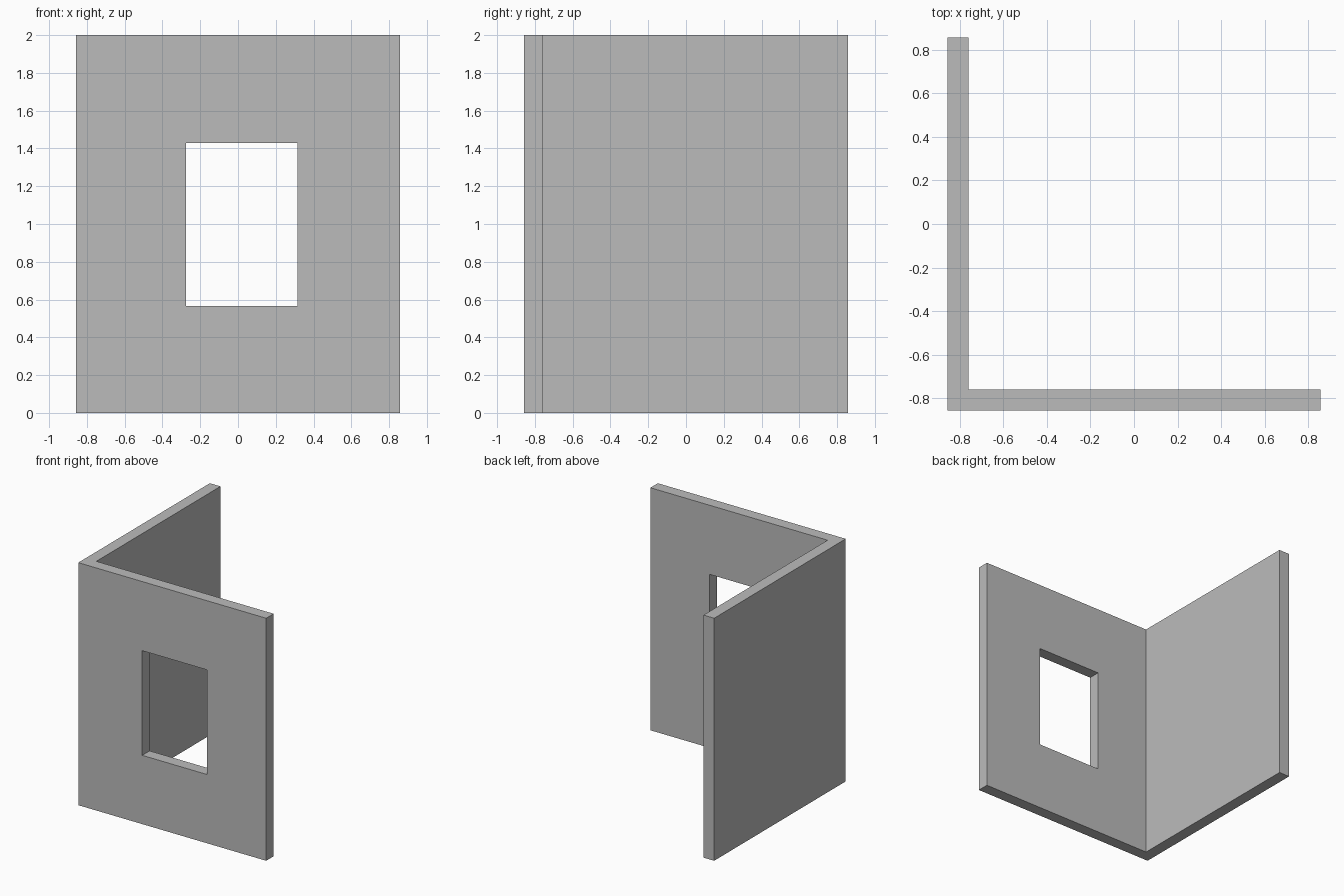
import bpy
import bmesh
from mathutils import Matrix, Vector

HALF = 0.857       # half the footprint
INNER = -0.76      # inner face of both walls
HEIGHT = 2.0

cube = bpy.data.objects.get("Cube")
if cube:
    bpy.data.objects.remove(cube, do_unlink=True)

# Plain grey plaster
grey = bpy.data.materials.new("plain_grey")
grey.use_nodes = True
colour = (0.5, 0.5, 0.5, 1)
grey.diffuse_color = colour
grey.node_tree.nodes["Principled BSDF"].inputs["Base Color"].default_value = colour


def add_object(name, bm):
    bmesh.ops.recalc_face_normals(bm, faces=bm.faces)
    mesh = bpy.data.meshes.new(name)
    bm.to_mesh(mesh)
    bm.free()
    mesh.materials.append(grey)
    obj = bpy.data.objects.new(name, mesh)
    bpy.context.collection.objects.link(obj)
    return obj


# Corner walls: an L-shaped plan raised to full height
plan = [(-HALF, -HALF), (HALF, -HALF), (HALF, INNER),
        (INNER, INNER), (INNER, HALF), (-HALF, HALF)]
bm = bmesh.new()
floor = bm.faces.new([bm.verts.new((x, y, 0)) for x, y in plan])
raised = bmesh.ops.extrude_face_region(bm, geom=[floor], use_keep_orig=True)
top = [v for v in raised["geom"] if isinstance(v, bmesh.types.BMVert)]
bmesh.ops.translate(bm, verts=top, vec=(0, 0, HEIGHT))
walls = add_object("corner_walls", bm)

# Window opening through the front wall
low = Vector((-0.274, -1.0, 0.567))
high = Vector((0.316, -0.6, 1.43))
bm = bmesh.new()
box = Matrix.Translation((low + high) / 2) @ Matrix.Diagonal((*(high - low), 1))
bmesh.ops.create_cube(bm, size=1, matrix=box)
cutter = add_object("window_cutter", bm)
cutter.hide_render = True
cutter.display_type = 'WIRE'

cut = walls.modifiers.new("window_opening", 'BOOLEAN')
cut.operation = 'DIFFERENCE'
cut.solver = 'EXACT'
cut.object = cutter

# Bake the opening into the walls and drop the cutter
bpy.context.view_layer.objects.active = walls
walls.select_set(True)
bpy.ops.object.modifier_apply(modifier=cut.name)
bpy.data.objects.remove(cutter, do_unlink=True)
